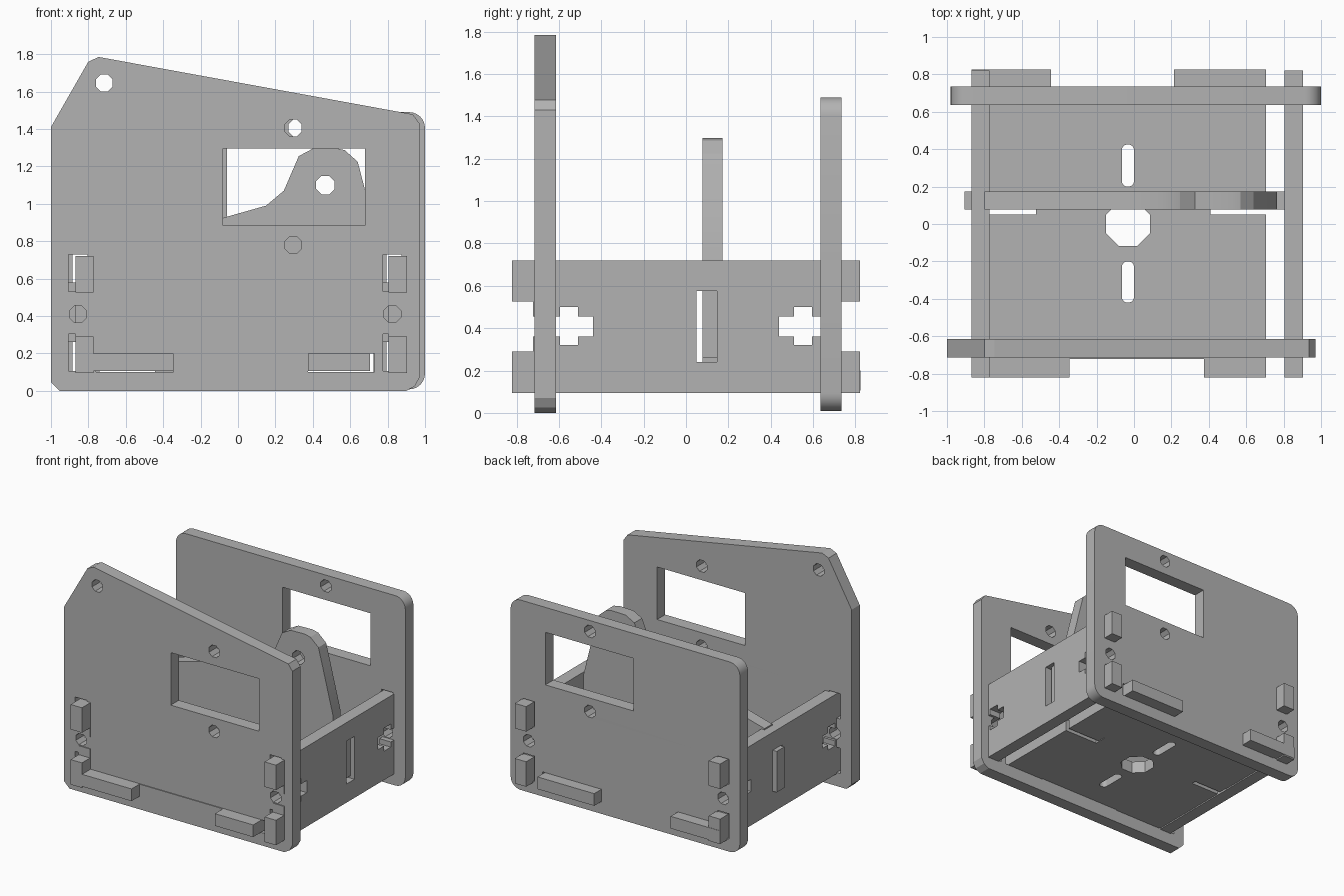
import bpy
import math
from mathutils import Matrix

cube = bpy.data.objects.get("Cube")
if cube:
    bpy.data.objects.remove(cube, do_unlink=True)

grey = bpy.data.materials.new("plain grey")
grey.use_nodes = True
grey.diffuse_color = (0.45, 0.45, 0.45, 1)
grey.node_tree.nodes["Principled BSDF"].inputs["Base Color"].default_value = (0.45, 0.45, 0.45, 1)

# Drawing planes: sheet u, v and thickness directions in model space
PLANES = {
    "xy": Matrix(((1, 0, 0), (0, 1, 0), (0, 0, 1))),
    "xz": Matrix(((1, 0, 0), (0, 0, -1), (0, 1, 0))),
    "yz": Matrix(((0, 0, 1), (1, 0, 0), (0, 1, 0))),
}


def box(u0, u1, v0, v1):
    return [(u0, v0), (u1, v0), (u1, v1), (u0, v1)]


def octagon(u, v, r=0.049):
    return [(u + r * math.cos(math.radians(a + 22.5)), v + r * math.sin(math.radians(a + 22.5)))
            for a in range(0, 360, 45)]


def rounded(u0, u1, v0, v1, r, steps=6):
    corners = [(u1 - r, v1 - r), (u0 + r, v1 - r), (u0 + r, v0 + r), (u1 - r, v0 + r)]
    return [(cu + r * math.cos(math.pi / 2 * (q + k / steps)),
             cv + r * math.sin(math.pi / 2 * (q + k / steps)))
            for q, (cu, cv) in enumerate(corners) for k in range(steps + 1)]


def sheet(name, plane, low, high, outline, holes=()):
    """Cut a flat sheet with holes, standing between low and high on its normal."""
    curve = bpy.data.curves.new(name, "CURVE")
    curve.dimensions = "2D"
    curve.fill_mode = "BOTH"
    curve.extrude = (high - low) / 2
    for loop in [outline, *holes]:
        spline = curve.splines.new("POLY")
        spline.points.add(len(loop) - 1)
        for point, (u, v) in zip(spline.points, loop):
            point.co = (u, v, 0, 1)
        spline.use_cyclic_u = True
    drawn = bpy.data.objects.new(name + "_outline", curve)
    bpy.context.collection.objects.link(drawn)
    bpy.context.view_layer.update()
    mesh = bpy.data.meshes.new_from_object(drawn.evaluated_get(bpy.context.evaluated_depsgraph_get()))
    bpy.data.objects.remove(drawn, do_unlink=True)
    bpy.data.curves.remove(curve)

    turn = PLANES[plane]
    normal = turn.col[2]
    middle = (low + high) / 2
    # the xz sheet's normal points to the front, so its offset is reversed
    offset = normal * (-middle if plane == "xz" else middle)
    mesh.transform(Matrix.Translation(offset) @ turn.to_4x4())
    mesh.materials.clear()
    mesh.materials.append(grey)
    obj = bpy.data.objects.new(name, mesh)
    bpy.context.collection.objects.link(obj)
    bpy.ops.object.select_all(action="DESELECT")
    obj.select_set(True)
    bpy.context.view_layer.objects.active = obj
    bpy.ops.object.mode_set(mode="EDIT")
    bpy.ops.mesh.select_all(action="SELECT")
    bpy.ops.mesh.remove_doubles(threshold=0.0001)
    bpy.ops.mesh.normals_make_consistent(inside=False)
    bpy.ops.object.mode_set(mode="OBJECT")
    bpy.ops.object.shade_smooth_by_angle(angle=math.radians(25))
    return obj


def wall_holes(shift):
    """Window, bolt holes and side tab slots shared by both end walls."""
    holes = [box(-0.08 + shift, 0.68 + shift, 0.885, 1.295)]
    holes += [octagon(u + shift, v) for u, v in
              ((0.295, 1.405), (0.295, 0.78), (-0.855, 0.41), (0.825, 0.41))]
    for u in (-0.905, 0.775):
        for v in (0.105, 0.53):
            holes.append(box(u + shift, u + 0.1 + shift, v, v + 0.198))
    return holes


# Front wall with sloping top
sheet("front_wall", "xz", -0.715, -0.615,
      [(-1, 0.045), (-0.955, 0), (0.9, 0), (0.945, 0.025), (0.97, 0.07), (0.97, 1.43),
       (0.935, 1.478), (-0.745, 1.785), (-0.8, 1.76), (-1, 1.41)],
      wall_holes(0) + [octagon(-0.715, 1.645),
                       box(-0.76, -0.345, 0.1, 0.2), box(0.375, 0.73, 0.1, 0.2)])

# Back wall with rounded corners
sheet("back_wall", "xz", 0.635, 0.735, rounded(-0.98, 1, 0.008, 1.49, 0.085),
      wall_holes(0.02) + [box(-0.74, -0.445, 0.1, 0.2), box(0.215, 0.725, 0.1, 0.2)])

# Side panels with end tabs and nut slots
half = [(0.822, 0.095), (0.822, 0.29), (0.722, 0.29), (0.722, 0.36), (0.595, 0.36), (0.595, 0.32),
        (0.51, 0.32), (0.51, 0.36), (0.44, 0.36), (0.44, 0.455), (0.51, 0.455), (0.51, 0.5),
        (0.595, 0.5), (0.595, 0.455), (0.722, 0.455), (0.722, 0.525), (0.822, 0.525), (0.822, 0.72)]
side_outline = half + [(-u, v) for u, v in reversed(half)]
for name, x in (("right_panel", -0.87), ("left_panel", 0.805)):
    sheet(name, "yz", x, x + 0.098, side_outline, [box(0.05, 0.147, 0.24, 0.575)])

# Floor with tabs, centre opening, adjusting slots and divider slots
floor_outline = [(-0.87, -0.82), (-0.345, -0.82), (-0.345, -0.722), (0.375, -0.722), (0.375, -0.82),
                 (0.705, -0.82), (0.705, 0.05), (0.41, 0.05), (0.41, 0.147), (0.705, 0.147),
                 (0.705, 0.825), (0.215, 0.825), (0.215, 0.722), (-0.445, 0.722), (-0.445, 0.825),
                 (-0.87, 0.825)]
sheet("floor", "xy", 0.105, 0.2, floor_outline,
      [octagon(-0.032, 0, 0.128), rounded(-0.065, 0, 0.2, 0.425, 0.03),
       rounded(-0.065, 0, -0.42, -0.2, 0.03), box(-0.775, -0.525, 0.05, 0.147)])

# Divider with side tabs, foot tabs and a raised bolt lobe
sheet("divider", "xz", 0.078, 0.173,
      [(-0.8, 0.2), (-0.775, 0.2), (-0.775, 0.11), (-0.525, 0.11), (-0.525, 0.2), (0.41, 0.2),
       (0.41, 0.11), (0.7, 0.11), (0.7, 0.2), (0.765, 0.2), (0.765, 0.26), (0.87, 0.26),
       (0.87, 0.58), (0.765, 0.58), (0.765, 0.73), (0.675, 1.09), (0.64, 1.225), (0.57, 1.287),
       (0.52, 1.298), (0.4, 1.295), (0.325, 1.255), (0.245, 1.07), (0.15, 0.99), (-0.08, 0.925),
       (-0.8, 0.73), (-0.8, 0.58), (-0.905, 0.58), (-0.905, 0.26), (-0.8, 0.26)],
      [octagon(0.467, 1.1, 0.054)])
